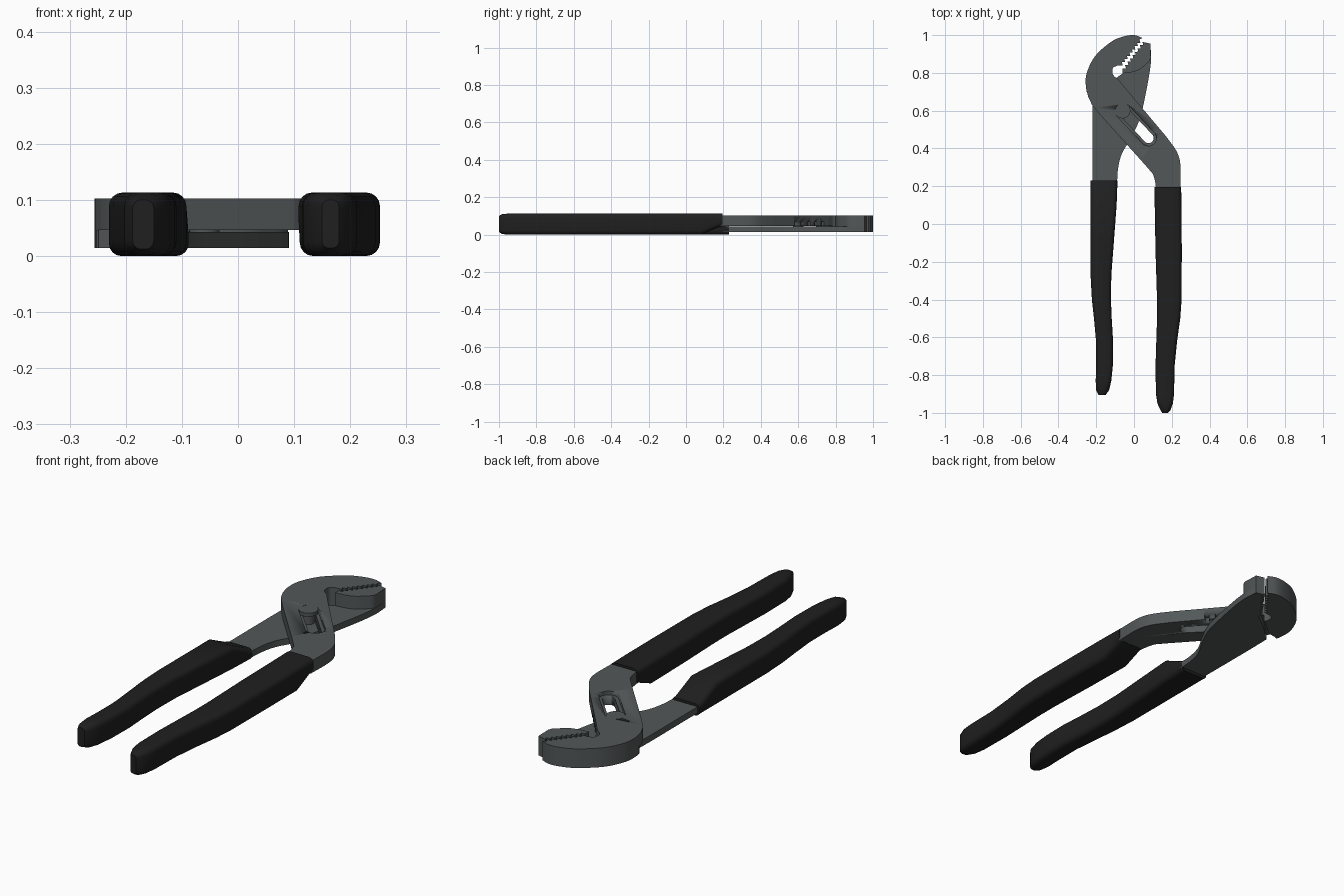
import bpy, bmesh, math
from mathutils import Vector

if "Cube" in bpy.data.objects:
    bpy.data.objects.remove(bpy.data.objects["Cube"])


def material(name, rgb):
    m = bpy.data.materials.new(name)
    m.diffuse_color = (*rgb, 1)
    m.use_nodes = True
    m.node_tree.nodes["Principled BSDF"].inputs["Base Color"].default_value = m.diffuse_color
    return m


METAL = material("grey steel", (0.085, 0.095, 0.095))
RUBBER = material("black rubber", (0.014, 0.014, 0.014))


def finish(bm, name, mat, angle=30):
    bmesh.ops.recalc_face_normals(bm, faces=bm.faces)
    me = bpy.data.meshes.new(name)
    bm.to_mesh(me)
    bm.free()
    ob = bpy.data.objects.new(name, me)
    bpy.context.collection.objects.link(ob)
    me.materials.append(mat)
    bpy.ops.object.select_all(action='DESELECT')
    ob.select_set(True)
    bpy.context.view_layer.objects.active = ob
    bpy.ops.object.shade_smooth_by_angle(angle=math.radians(angle))
    return ob


def plate(name, pts, z0, z1, mat=METAL):
    bm = bmesh.new()
    f = bm.faces.new([bm.verts.new((x, y, z0)) for x, y in pts])
    ext = bmesh.ops.extrude_face_region(bm, geom=[f])
    for v in ext["geom"]:
        if isinstance(v, bmesh.types.BMVert):
            v.co.z = z1
    return finish(bm, name, mat)


def curve(pts, n=5):
    """Catmull-Rom curve through the points."""
    p = [Vector(q) for q in pts]
    p = [2 * p[0] - p[1]] + p + [2 * p[-1] - p[-2]]
    out = []
    for a, b, c, d in zip(p, p[1:], p[2:], p[3:]):
        for i in range(n):
            t = i / n
            out.append(0.5 * (2 * b + (c - a) * t + (2 * a - 5 * b + 4 * c - d) * t * t
                              + (3 * b - a - 3 * c + d) * t ** 3))
    return [tuple(q) for q in out] + [tuple(p[-2])]


def teeth(a, b, n, amp):
    """Zigzag from a to b, stepping sideways."""
    a, b = Vector(a), Vector(b)
    d = (b - a).normalized()
    side = Vector((d.y, -d.x)) * amp
    out = []
    for i in range(2 * n + 1):
        out.append(tuple(a.lerp(b, i / (2 * n)) + side * (0.5 if i % 2 else -0.5)))
    return out


def capsule(a, b, r, n=12):
    a, b = Vector(a), Vector(b)
    ang = math.atan2(b.y - a.y, b.x - a.x)
    pts = []
    for c, s in ((b, ang - math.pi / 2), (a, ang + math.pi / 2)):
        pts += [(c.x + r * math.cos(s + math.pi * i / n), c.y + r * math.sin(s + math.pi * i / n))
                for i in range(n + 1)]
    return pts


def cut(ob, cutter):
    m = ob.modifiers.new("cut", 'BOOLEAN')
    m.operation, m.object, m.solver = 'DIFFERENCE', cutter, 'EXACT'
    bpy.context.view_layer.objects.active = ob
    bpy.ops.object.modifier_apply(modifier=m.name)
    bpy.data.objects.remove(cutter, do_unlink=True)


# Hook jaw outlines
hook = curve([(0.045, 0.985), (0, 1.0), (-0.055, 0.993), (-0.12, 0.965), (-0.205, 0.89),
              (-0.25, 0.80), (-0.255, 0.73), (-0.243, 0.675)])
upper_teeth = teeth((-0.072, 0.835), (0.035, 0.972), 8, 0.014)
notch = curve([(-0.08, 0.762), (-0.111, 0.79), (-0.112, 0.825), (-0.09, 0.838)], 4)

# Upper arm: hook, slotted diagonal bar, bend to the right handle
left_edge = curve([(-0.222, 0.63), (-0.15, 0.545), (0.07, 0.3), (0.105, 0.25), (0.118, 0.18)])
right_edge = curve([(0.245, 0.18), (0.246, 0.31), (0.228, 0.38), (0.18, 0.45), (0.135, 0.505),
                    (-0.04, 0.713)])
upper_arm = plate("hook_arm", hook + left_edge + right_edge + notch + upper_teeth, 0.046, 0.1025)

# Lower layer of the hook, bringing the jaw to full thickness
plate("hook_jaw_base", hook[:-2] + curve([(-0.252, 0.7), (-0.19, 0.715), (-0.135, 0.76)], 4)
      + notch[3:] + upper_teeth, 0.014, 0.0465)

# Slot with stepped recess
cut(upper_arm, plate("slot_cutter", capsule((-0.055, 0.595), (0.077, 0.455), 0.027), 0, 0.2))
cut(upper_arm, plate("recess_cutter", capsule((-0.058, 0.598), (0.077, 0.455), 0.042), 0.085, 0.2))

# Adjustment grooves on the underside, along the right edge of the bar
for i in range(5):
    c = Vector((-0.05, 0.735)).lerp(Vector((0.07, 0.59)), i / 4)
    along, across = Vector((0.64, -0.77)) * 0.009, Vector((0.77, 0.64)) * 0.035
    pts = [c - along - across, c + along - across, c + along + across, c - along + across]
    cut(upper_arm, plate("groove_cutter", [tuple(p) for p in pts], 0.03, 0.07))

# Lower arm: thin leaf-shaped plate running from left handle to jaw tip
lower_teeth = teeth((-0.055, 0.82), (0.05, 0.96), 8, 0.014)
b_left = curve([(-0.22, 0.2), (-0.22, 0.62), (-0.21, 0.665), (-0.16, 0.72), (-0.105, 0.765),
                (-0.062, 0.795)], 4)
b_right = curve([(0.086, 0.955), (0.09, 0.86), (0.066, 0.71), (0.03, 0.555), (-0.02, 0.45),
                 (-0.065, 0.37), (-0.085, 0.29), (-0.09, 0.2)])
plate("lower_arm", b_left + lower_teeth + b_right, 0.014, 0.043)

# Raised lower jaw block
plate("lower_jaw", lower_teeth + [(0.086, 0.955), (0.089, 0.88)]
      + curve([(0.082, 0.862), (0.03, 0.818), (-0.015, 0.803), (-0.062, 0.797)], 4), 0.04, 0.1025)

# Pivot pin with a wider head
plate("pivot_pin", capsule((-0.0601, 0.6), (-0.0599, 0.6), 0.027), 0.03, 0.09)
plate("pivot_head", capsule((-0.0601, 0.6), (-0.0599, 0.6), 0.041), 0.086, 0.1025)


def grip(name, rows):
    """Loft rounded rectangles; each row is y, x0, x1, z0, z1."""
    bm = bmesh.new()
    rings = []
    for y, x0, x1, z0, z1 in rows:
        r = min(0.024, (x1 - x0) * 0.4, (z1 - z0) * 0.4)
        ring = []
        for k, (cx, cz) in enumerate(((x1 - r, z1 - r), (x0 + r, z1 - r),
                                      (x0 + r, z0 + r), (x1 - r, z0 + r))):
            for j in range(5):
                a = math.pi / 2 * (k + j / 4)
                ring.append(bm.verts.new((cx + r * math.cos(a), y, cz + r * math.sin(a))))
        rings.append(ring)
    for a, b in zip(rings, rings[1:]):
        for i in range(len(a)):
            j = (i + 1) % len(a)
            bm.faces.new((a[i], a[j], b[j], b[i]))
    bm.faces.new(rings[0])
    bm.faces.new(rings[-1])
    return finish(bm, name, RUBBER, 40)


# Rubber grips, each thinned at the top where it meets its arm
grip("left_grip", [
    (0.23, -0.23, -0.088, 0, 0.055), (0.21, -0.23, -0.088, 0, 0.06), (0.1, -0.23, -0.092, 0, 0.113),
    (-0.1, -0.23, -0.107, 0, 0.113), (-0.27, -0.23, -0.12, 0, 0.113), (-0.4, -0.223, -0.122, 0, 0.113),
    (-0.5, -0.212, -0.118, 0, 0.113), (-0.63, -0.2, -0.11, 0, 0.113), (-0.75, -0.2, -0.112, 0, 0.113),
    (-0.83, -0.203, -0.12, 0, 0.113), (-0.88, -0.2, -0.132, 0.003, 0.11), (-0.905, -0.188, -0.15, 0.012, 0.1)])
grip("right_grip", [
    (0.195, 0.108, 0.25, 0.045, 0.113), (0.175, 0.108, 0.25, 0.04, 0.113), (0.08, 0.11, 0.252, 0, 0.113),
    (-0.15, 0.114, 0.253, 0, 0.113), (-0.4, 0.122, 0.252, 0, 0.113), (-0.5, 0.122, 0.245, 0, 0.113),
    (-0.62, 0.118, 0.228, 0, 0.113), (-0.75, 0.114, 0.215, 0, 0.113), (-0.9, 0.116, 0.212, 0, 0.113),
    (-0.95, 0.124, 0.206, 0, 0.113), (-0.985, 0.14, 0.193, 0.004, 0.109), (-1.0, 0.15, 0.18, 0.014, 0.1)])
